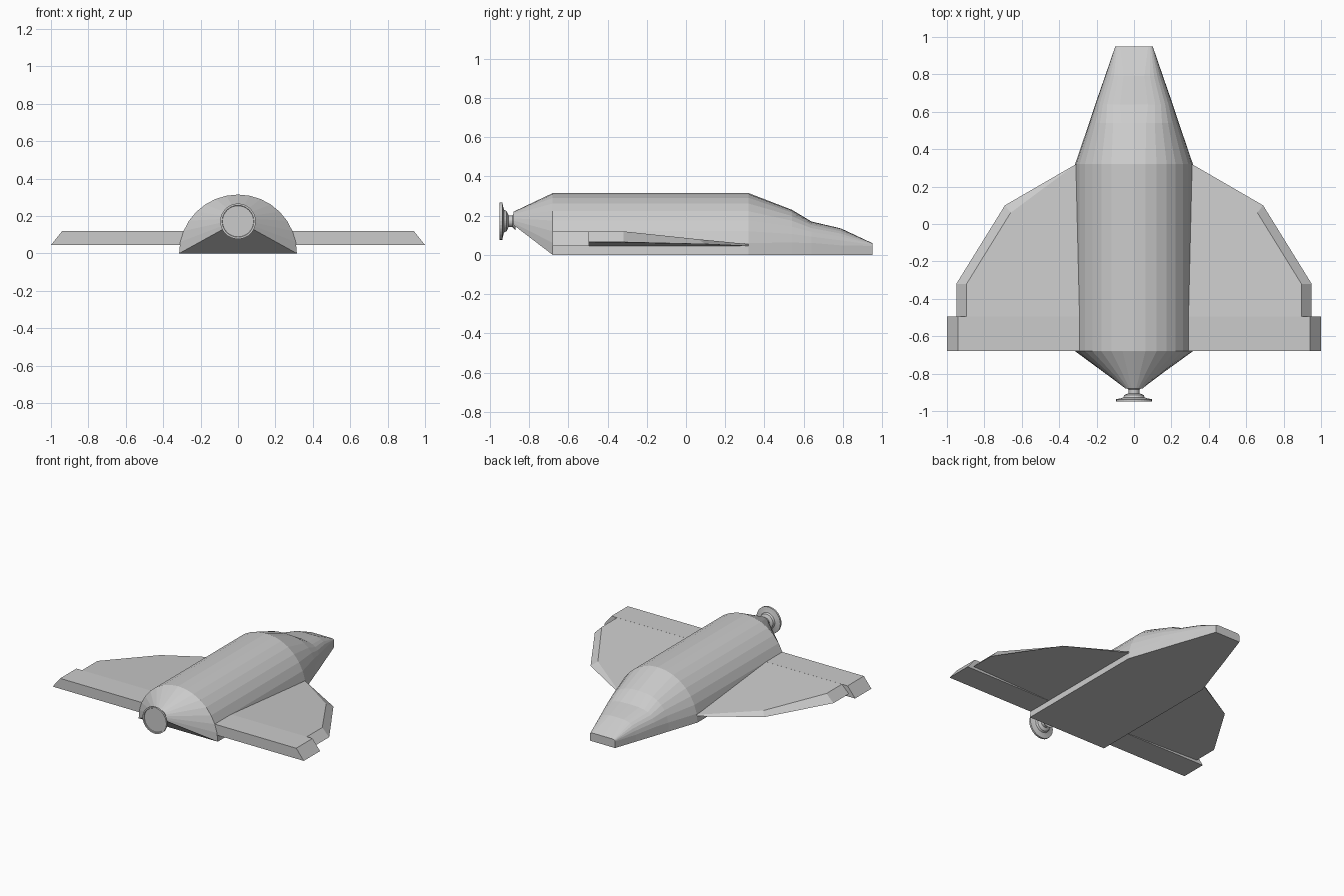
import bpy, bmesh
from math import sin, cos, pi, radians

if "Cube" in bpy.data.objects:
    bpy.data.objects.remove(bpy.data.objects["Cube"])

SEG = 16   # segments over the half-round hull


def finish(bm, name):
    bmesh.ops.recalc_face_normals(bm, faces=bm.faces[:])
    me = bpy.data.meshes.new(name)
    bm.to_mesh(me)
    bm.free()
    ob = bpy.data.objects.new(name, me)
    bpy.context.collection.objects.link(ob)
    return ob


def loft(name, rings):
    """Bridge closed rings with equal point counts and cap both ends."""
    bm = bmesh.new()
    loops = [[bm.verts.new(p) for p in r] for r in rings]
    n = len(loops[0])
    for a, b in zip(loops, loops[1:]):
        for i in range(n):
            j = (i + 1) % n
            bm.faces.new((a[i], a[j], b[j], b[i]))
    bm.faces.new(loops[0])
    bm.faces.new(loops[-1])
    return finish(bm, name)


def hull_ring(y, w, h, n):
    """Half superellipse standing on z = 0; larger n is boxier."""
    pts = []
    for i in range(SEG + 1):
        a = pi * i / SEG
        c, s = cos(a), max(sin(a), 0)
        if abs(c) < 1e-6:
            c = 0
        x = w * abs(c) ** (2 / n) * (1 if c >= 0 else -1)
        z = h * s ** (2 / n) if s > 1e-6 else 0
        pts.append((x, y, z))
    return pts


def circle(y, r, zc, count, start=0, sweep=360, closed=True):
    d = count if closed else count - 1
    return [(r * cos(radians(start + sweep * i / d)), y,
             zc + r * sin(radians(start + sweep * i / d))) for i in range(count)]


def mirrored(ob):
    m = ob.modifiers.new("Mirror", 'MIRROR')
    m.use_axis[0] = True
    m.use_mirror_merge = False


# hull: tail cone, half-round body, windscreen and blunt nose
tail = circle(-0.88, 0.045, 0.175, SEG + 1, -30, 240, False)
loft("fuselage", [
    tail,
    hull_ring(-0.68, 0.315, 0.315, 2),
    hull_ring(0.32, 0.315, 0.315, 2),
    hull_ring(0.54, 0.24, 0.23, 2.5),
    hull_ring(0.64, 0.207, 0.17, 3.2),
    hull_ring(0.79, 0.155, 0.135, 3.2),
    hull_ring(0.95, 0.1, 0.06, 12),
])

# engine nozzle: stepped disc on a thin neck
nozzle = [(-0.87, 0.045), (-0.885, 0.03), (-0.905, 0.03), (-0.915, 0.052),
          (-0.928, 0.058), (-0.932, 0.072), (-0.937, 0.095),
          (-0.95, 0.095), (-0.95, 0.085), (-0.945, 0.083)]
loft("engine_nozzle", [circle(y, r, 0.172, 32) for y, r in nozzle])

# main wing: underside rises towards the tip, top slopes down forwards
wing = loft("main_wing", [
    [(0.28, -0.5, 0.045), (0.95, -0.5, 0.065), (0.95, -0.32, 0.065),
     (0.69, 0.10, 0.055), (0.31, 0.32, 0.045), (0.28, 0.32, 0.045)],
    [(0.28, -0.5, 0.12), (0.895, -0.5, 0.12), (0.895, -0.32, 0.12),
     (0.66, 0.06, 0.08), (0.31, 0.32, 0.055), (0.28, 0.32, 0.055)],
])
mirrored(wing)

# trailing flap: full-span slab with a bevelled tip
flap = loft("trailing_flap", [
    [(0.28, -0.68, 0.045), (1.0, -0.68, 0.045),
     (1.0, -0.495, 0.045), (0.28, -0.495, 0.045)],
    [(0.28, -0.68, 0.12), (0.94, -0.68, 0.12),
     (0.94, -0.495, 0.12), (0.28, -0.495, 0.12)],
])
mirrored(flap)
